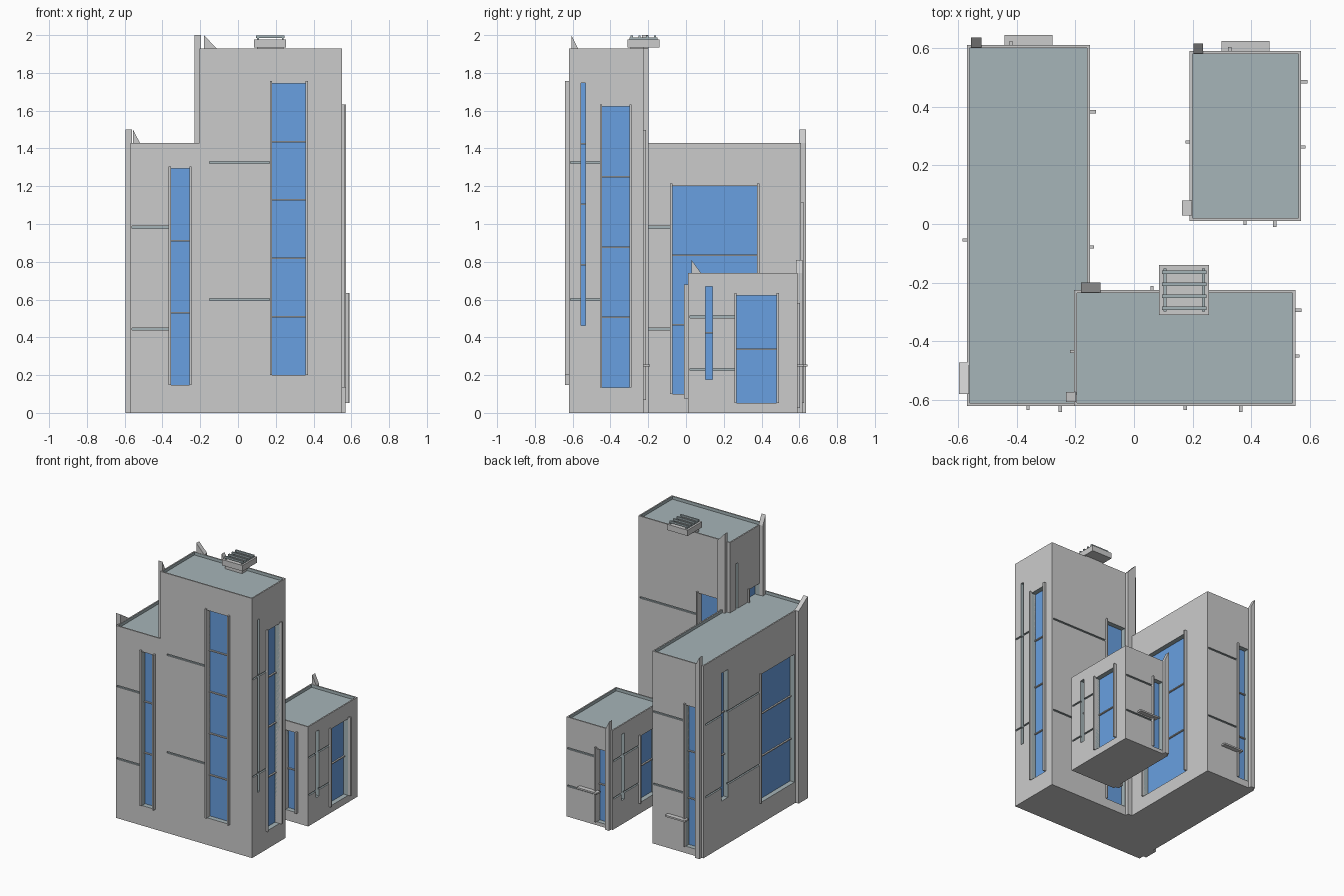
import bpy, bmesh

if "Cube" in bpy.data.objects:
    bpy.data.objects.remove(bpy.data.objects["Cube"])


def material(name, rgb):
    m = bpy.data.materials.new(name)
    m.diffuse_color = (*rgb, 1)
    m.use_nodes = True
    m.node_tree.nodes["Principled BSDF"].inputs["Base Color"].default_value = m.diffuse_color
    return m


GLASS = material("blue_glass", (0.14, 0.35, 0.75))
SLATE = material("slate", (0.38, 0.46, 0.48))


def prism(bm, bottom, top):
    """Six-faced solid from four bottom and four top corners."""
    b = [bm.verts.new(p) for p in bottom]
    t = [bm.verts.new(p) for p in top]
    bm.faces.new(b[::-1])
    bm.faces.new(t)
    for i in range(4):
        j = (i + 1) % 4
        bm.faces.new((b[i], b[j], t[j], t[i]))


def solid(name, shapes, mat=None):
    """One object from several (bottom, top) prisms."""
    bm = bmesh.new()
    for bottom, top in shapes:
        prism(bm, bottom, top)
    bmesh.ops.recalc_face_normals(bm, faces=bm.faces)
    me = bpy.data.meshes.new(name)
    bm.to_mesh(me)
    bm.free()
    if mat:
        me.materials.append(mat)
    ob = bpy.data.objects.new(name, me)
    bpy.context.collection.objects.link(ob)
    return ob


def box(x0, x1, y0, y1, z0, z1):
    ring = [(x0, y0), (x1, y0), (x1, y1), (x0, y1)]
    return [(x, y, z0) for x, y in ring], [(x, y, z1) for x, y in ring]


def wall_map(block, side):
    """Maps (distance along wall, outward distance) to x, y; also gives wall width."""
    x0, x1, y0, y1, _ = block
    return {
        "front": (lambda u, d: (x0 + u, y0 - d), x1 - x0),
        "right": (lambda u, d: (x1 + d, y0 + u), y1 - y0),
        "back": (lambda u, d: (x1 - u, y1 + d), x1 - x0),
        "left": (lambda u, d: (x0 - d, y1 - u), y1 - y0),
    }[side]


def wall_box(pt, u0, u1, d0, d1, z0, z1, z1b=None):
    """Box on a wall; z1b gives a different top height at the u1 end."""
    ring = [(u0, d0), (u1, d0), (u1, d1), (u0, d1)]
    z1b = z1 if z1b is None else z1b
    tops = (z1, z1b, z1b, z1)
    return ([(*pt(u, d), z0) for u, d in ring],
            [(*pt(u, d), z) for (u, d), z in zip(ring, tops)])


# Window as fractions of wall: left, right, bottom, top; then slit left, right
SIDES = {
    "front": ((0.51, 0.745, 0.104, 0.904), None),
    "right": ((0.445, 0.81, 0.07, 0.84), (0.16, 0.225)),
    "back": ((0.655, 0.87, 0.036, 0.77), None),
    "left": ((0.545, 0.87, 0.11, 0.775), (0.175, 0.235)),
}
# x0, x1, y0, y1, height, window panes per side
BLOCKS = {
    "long_block": ((-0.57, -0.15, -0.62, 0.61, 1.43), (3, 3, 3, 3)),
    "tower": ((-0.205, 0.55, -0.62, -0.225, 1.93), (5, 4, 4, 4)),
    "low_block": ((0.19, 0.57, 0.01, 0.59, 0.74), (2, 2, 2, 2)),
}
DEPTH = 0.04

for name, (block, panes) in BLOCKS.items():
    x0, x1, y0, y1, h = block
    body = solid(name, [box(x0, x1, y0, y1, 0, h)])
    body.data.materials.append(None)
    # Roof recess leaves a thin parapet
    w = 0.01
    cuts = [box(x0 + w, x1 - w, y0 + w, y1 - w, h - 0.022, h + 0.1)]
    glass, trims = [], []

    for (side, (win, slit)), n in zip(SIDES.items(), panes):
        pt, width = wall_map(block, side)
        a, b = win[0] * width, win[1] * width
        z0, z1 = win[2] * h, win[3] * h
        openings = [(a, b, z0, z1, n)]
        if slit:
            openings.append((slit[0] * width, slit[1] * width,
                             0.24 * h, 0.905 * h, max(2, n)))
        # Recessed glazing with horizontal mullions
        for u0, u1, c0, c1, count in openings:
            cuts.append(wall_box(pt, u0, u1, -DEPTH, 0.05, c0, c1))
            glass.append(wall_box(pt, u0, u1, -DEPTH - 0.005, -DEPTH + 0.004, c0, c1))
            for i in range(1, count):
                z = c0 + (c1 - c0) * i / count
                trims.append(wall_box(pt, u0, u1, -DEPTH, -DEPTH + 0.015,
                                      z - 0.004, z + 0.004))
        # Horizontal grooves beside the window
        for f in (0.311, 0.687):
            cuts.append(wall_box(pt, 0.02 * width, a - 0.012, -0.012, 0.05,
                                 f * h - 0.006, f * h + 0.006))
        # Slim jambs
        trims.append(wall_box(pt, a - 0.011, a, -DEPTH, 0.014, z0, z1 + 0.012))
        if side in ("front", "right"):
            trims.append(wall_box(pt, b, b + 0.012, -DEPTH, 0.021, z0, z1 + 0.012))
        else:
            # Tall corner fin with sloping top
            fin = wall_box(pt, 0.88 * width, 0.967 * width, -0.008, 0.026,
                           0, h, h + 0.07)
            solid(f"{name}_{side}_fin", [fin])
        # Small canopy ledge on the back
        if side == "back":
            m = width / 2
            solid(f"{name}_ledge", [wall_box(pt, m - 0.082, m + 0.082, -0.01, 0.034,
                                             0.245, 0.257)])

    cutter = solid("cutter", cuts, SLATE)
    cutter.hide_render = True
    mod = body.modifiers.new("openings", "BOOLEAN")
    mod.operation = "DIFFERENCE"
    mod.solver = "EXACT"
    mod.use_self = True
    mod.material_mode = "TRANSFER"
    mod.object = cutter
    bpy.context.view_layer.objects.active = body
    bpy.ops.object.modifier_apply(modifier=mod.name)
    bpy.data.objects.remove(cutter)
    solid(f"{name}_glass", glass, GLASS)
    solid(f"{name}_window_trim", trims)

# Rooftop unit with slatted grille
solid("roof_unit", [box(0.085, 0.255, -0.31, -0.14, 1.935, 1.978),
                    box(0.1, 0.24, -0.295, -0.225, 1.9, 1.94)])
slats = [box(0.095, 0.247, y - 0.006, y + 0.006, 1.985, 1.998)
         for y in (-0.287, -0.246, -0.205, -0.164)]
rails = [box(x - 0.005, x + 0.005, -0.298, -0.152, 1.975, 1.988) for x in (0.105, 0.237)]
solid("roof_grille", slats + rails, SLATE)
